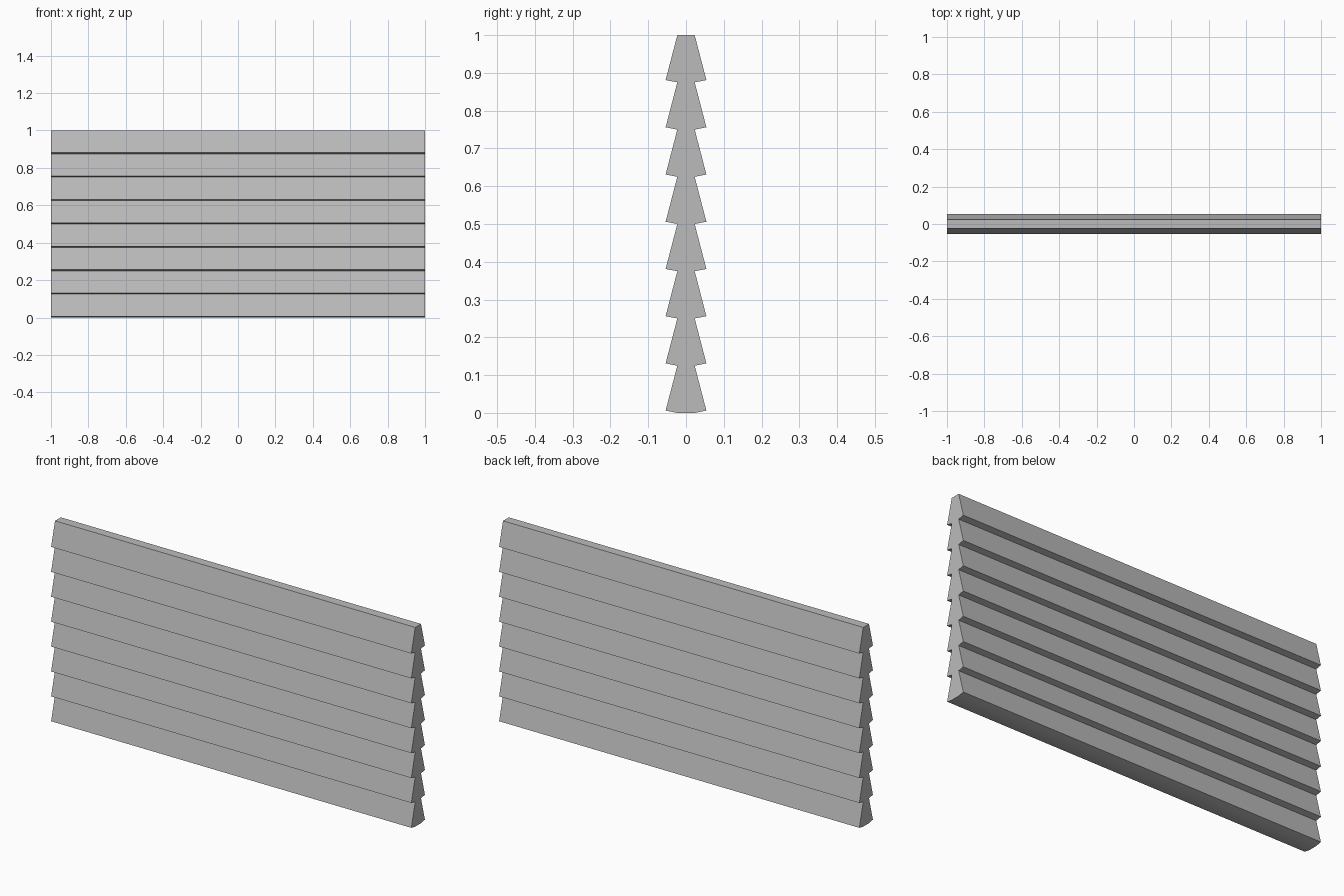
import bpy
import bmesh

if "Cube" in bpy.data.objects:
    bpy.data.objects.remove(bpy.data.objects["Cube"], do_unlink=True)

BOARDS = 8
STEP = 1 / BOARDS
INNER, OUTER, LIP = 0.023, 0.054, 0.006

# Grey paint
grey = bpy.data.materials.new("grey_paint")
grey.use_nodes = True
colour = (0.5, 0.5, 0.5, 1)
grey.diffuse_color = colour
grey.node_tree.nodes["Principled BSDF"].inputs["Base Color"].default_value = colour

# Sawtooth edge of the overlapping boards, bottom to top
side = []
for i in range(BOARDS):
    z = i * STEP
    side += [(INNER, z), (OUTER, z + LIP)]
side.append((INNER, 1))
profile = side + [(-y, z) for y, z in reversed(side)]

# Extrude the mirrored profile along the wall
bm = bmesh.new()
end = bm.faces.new([bm.verts.new((-1, y, z)) for y, z in profile])
result = bmesh.ops.extrude_face_region(bm, geom=[end])
far = [v for v in result["geom"] if isinstance(v, bmesh.types.BMVert)]
bmesh.ops.translate(bm, vec=(2, 0, 0), verts=far)
bmesh.ops.recalc_face_normals(bm, faces=bm.faces)
mesh = bpy.data.meshes.new("clapboard_wall")
bm.to_mesh(mesh)
bm.free()
mesh.materials.append(grey)
wall = bpy.data.objects.new("clapboard_wall", mesh)
bpy.context.collection.objects.link(wall)

# Soft shading across the shallow bottom, sharp board edges
bpy.context.view_layer.objects.active = wall
wall.select_set(True)
bpy.ops.object.shade_smooth_by_angle(angle=0.35)
